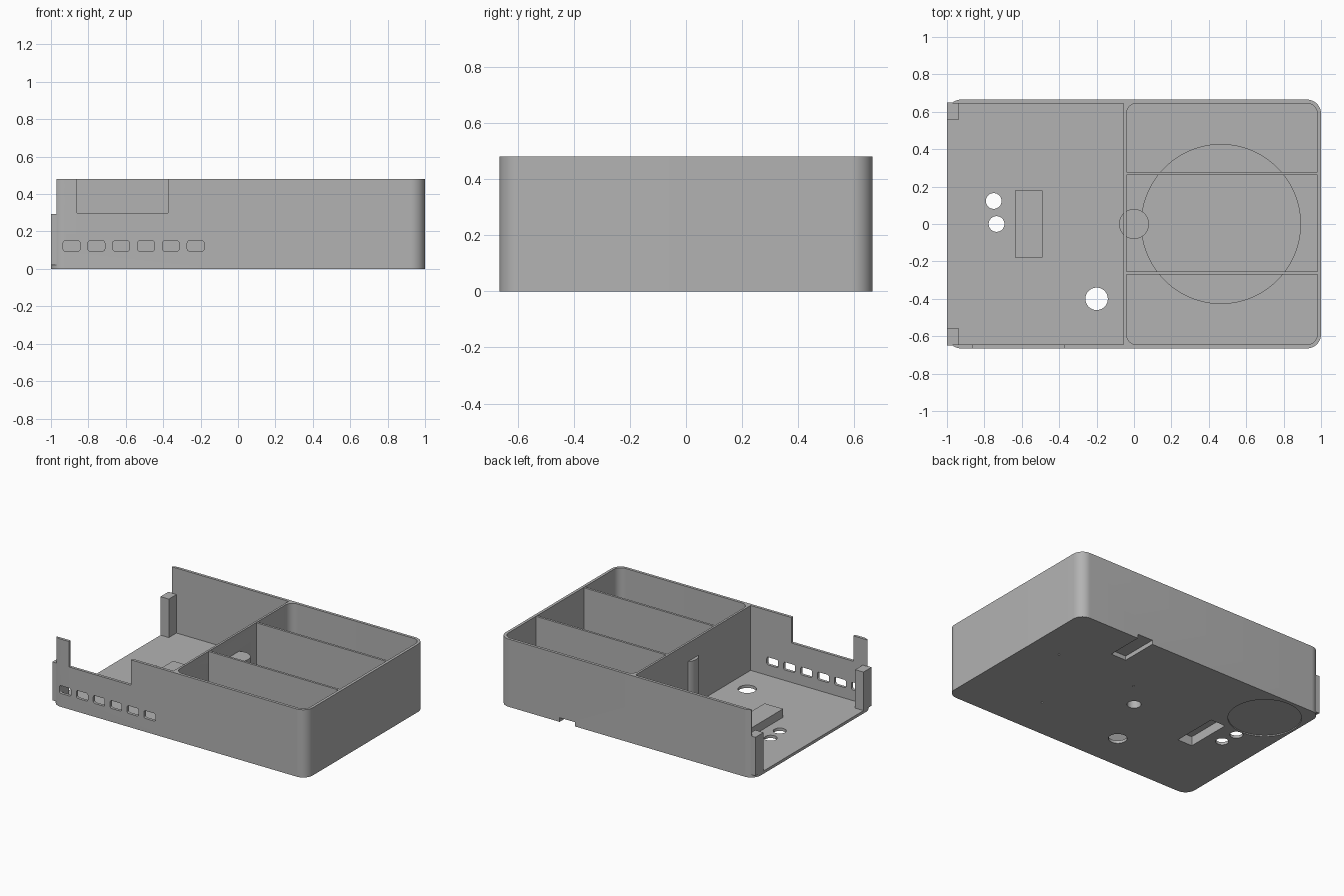
import bpy, bmesh, math
from mathutils import Matrix

old = bpy.data.objects.get("Cube")
if old:
    bpy.data.objects.remove(old, do_unlink=True)

grey = bpy.data.materials.new("light grey plastic")
grey.use_nodes = True
colour = (0.45, 0.45, 0.45, 1)
grey.diffuse_color = colour
grey.node_tree.nodes["Principled BSDF"].inputs["Base Color"].default_value = colour

TOP, FLOOR, INNER, HALF = 0.48, 0.02, 0.645, 0.665


def extrude(name, points, z0, z1, matrix=None):
    """Closed outline pulled from z0 to z1, then optionally transformed."""
    bm = bmesh.new()
    face = bm.faces.new([bm.verts.new((x, y, z0)) for x, y in points])
    res = bmesh.ops.extrude_face_region(bm, geom=[face])
    new = [v for v in res["geom"] if isinstance(v, bmesh.types.BMVert)]
    bmesh.ops.translate(bm, verts=new, vec=(0, 0, z1 - z0))
    if matrix:
        bm.transform(matrix)
    bmesh.ops.recalc_face_normals(bm, faces=bm.faces)
    mesh = bpy.data.meshes.new(name)
    bm.to_mesh(mesh)
    bm.free()
    mesh.materials.append(grey)
    obj = bpy.data.objects.new(name, mesh)
    bpy.context.collection.objects.link(obj)
    return obj


def block(name, x0, x1, y0, y1, z0, z1, r=0, steps=10, matrix=None):
    """Box whose four upright edges are rounded by r."""
    if r == 0:
        pts = [(x0, y0), (x1, y0), (x1, y1), (x0, y1)]
    else:
        pts = []
        centres = [(x1 - r, y1 - r), (x0 + r, y1 - r), (x0 + r, y0 + r), (x1 - r, y0 + r)]
        for q, (cx, cy) in enumerate(centres):
            for i in range(steps + 1):
                a = math.pi / 2 * (q + i / steps)
                pts.append((cx + r * math.cos(a), cy + r * math.sin(a)))
    return extrude(name, pts, z0, z1, matrix)


def cylinder(name, x, y, r, z0, z1, sides=48, matrix=None):
    pts = [(x + r * math.cos(math.tau * i / sides), y + r * math.sin(math.tau * i / sides))
           for i in range(sides)]
    return extrude(name, pts, z0, z1, matrix)


def cut(cutter, *targets):
    """Subtract the cutter from each target, then discard it."""
    for obj in targets:
        mod = obj.modifiers.new("cut", "BOOLEAN")
        mod.operation, mod.solver, mod.object = "DIFFERENCE", "EXACT", cutter
        bpy.context.view_layer.objects.active = obj
        bpy.ops.object.modifier_apply(modifier=mod.name)
    bpy.data.objects.remove(cutter, do_unlink=True)


# Shell with an open bay on one end and a storage well on the other
tray = block("tray", -1, 1, -HALF, HALF, 0, TOP, 0.075, 12)
cut(block("bay_cut", -1.1, -0.055, -INNER, INNER, FLOOR, 1), tray)
cut(block("open_end_cut", -1.1, -0.97, -1, 1, FLOOR, 1), tray)
cut(block("well_cut", -0.04, 0.98, -INNER, INNER, 0.06, 1, 0.055), tray)
cut(cylinder("round_recess_cut", 0.465, 0, 0.425, 0.05, 0.2, 96), tray)

# Front wall: tall notch and a row of rounded ports
cut(block("notch_cut", -0.86, -0.375, -0.8, -0.6, 0.30, 1), tray)
upright = Matrix.Rotation(math.pi / 2, 4, "X")
for i in range(6):
    x = -0.89 + i * 0.1327
    cut(block("port_cut", x - 0.045, x + 0.045, 0.095, 0.15, 0.6, 0.7, 0.012, 4, upright), tray)

# Floor holes in the bay
for x, y, r in [(-0.2, -0.4, 0.06), (-0.735, 0, 0.042), (-0.75, 0.123, 0.042)]:
    cut(cylinder("floor_hole_cut", x, y, r, -0.1, 0.1), tray)

# Underside: shallow round recess, cable slot and pin holes
cut(cylinder("base_recess_cut", -0.75, 0.405, 0.235, -0.1, 0.008, 64), tray)
cut(block("cable_slot_cut", 0.405, 0.525, 0.40, 0.8, -0.1, 0.03), tray)
for a in (30, 150, 270):
    t = math.radians(a)
    cut(cylinder("pin_hole_cut", 0.465 + 0.36 * math.cos(t), 0.36 * math.sin(t),
                 0.007, -0.1, 0.02, 12), tray)

# Raised box on the bay floor, hollow from below
raised_box = block("raised_box", -0.635, -0.49, -0.18, 0.18, 0.01, 0.08)
cut(block("pocket_cut", -0.62, -0.505, -0.165, 0.165, -0.1, 0.065), tray, raised_box)

# Round boss at the centre, hollow from below
boss = cylinder("cable_boss", 0, 0, 0.08, 0.01, 0.35)
cut(cylinder("boss_cut", 0, 0, 0.045, -0.1, 0.32), tray, boss)

# Partitions between the storage compartments
for side, y in (("back", 0.27), ("front", -0.263)):
    block(side + "_partition", -0.045, 0.985, y - 0.008, y + 0.008, 0.045, TOP - 0.002)

# Corner posts with a screw hole near the top
along_x = Matrix.Rotation(math.pi / 2, 4, "Y")
for side, s in (("back", 1), ("front", -1)):
    y0, y1 = sorted((s * 0.56, s * 0.65))
    post = block(side + "_post", -1, -0.935, y0, y1, FLOOR, 0.293)
    cut(cylinder("screw_cut", -0.255, s * 0.605, 0.01, -1.1, -0.9, 12, along_x), post)

# Smooth the curved walls, keep the edges sharp
bpy.ops.object.select_all(action="DESELECT")
for obj in bpy.context.scene.objects:
    if obj.type == "MESH":
        obj.select_set(True)
bpy.context.view_layer.objects.active = tray
bpy.ops.object.shade_smooth_by_angle(angle=math.radians(30))
